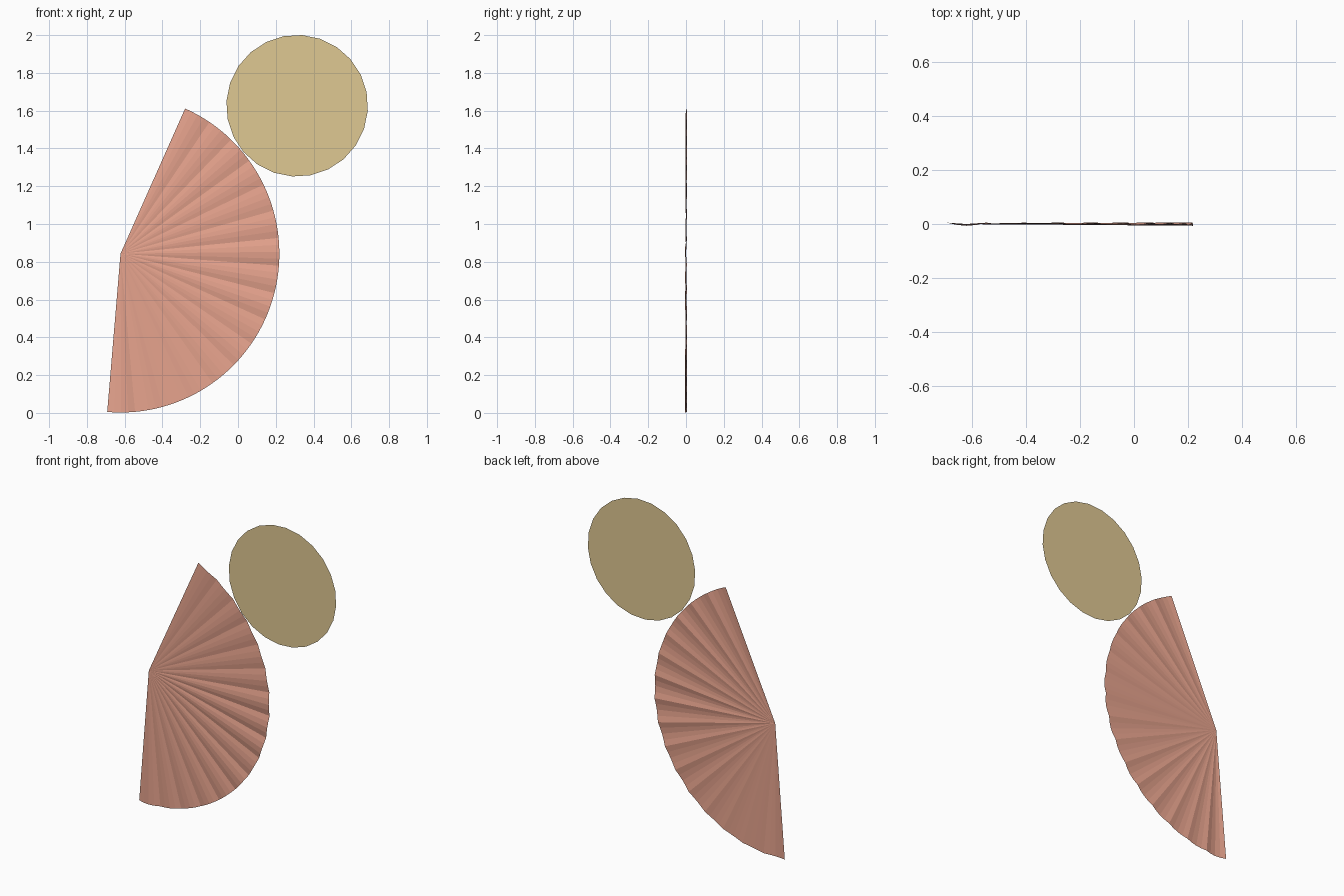
import bpy, bmesh, math, random

if "Cube" in bpy.data.objects:
    bpy.data.objects.remove(bpy.data.objects["Cube"])

random.seed(4)

def material(name, col):
    m = bpy.data.materials.new(name)
    m.diffuse_color = (*col, 1)
    m.use_nodes = True
    m.node_tree.nodes["Principled BSDF"].inputs["Base Color"].default_value = m.diffuse_color
    return m

def add_object(name, bm, mat):
    me = bpy.data.meshes.new(name)
    bm.normal_update()
    bm.to_mesh(me)
    bm.free()
    ob = bpy.data.objects.new(name, me)
    me.materials.append(mat)
    bpy.context.collection.objects.link(ob)
    return ob

# Unrolled cone side: sector of shallow scalloped pleats around one apex
CX, CZ, R = -0.622, 0.843, 0.841
START, END = math.radians(66), math.radians(-94.8)
PLEATS, SUB = 16, 4
bm = bmesh.new()
apex = bm.verts.new((CX, 0, CZ))
rim = []
for i in range(PLEATS * SUB + 1):
    if i % SUB == 0:
        depth = random.uniform(0.006, 0.012)
    t = (i % SUB) / SUB
    a = START + (END - START) * i / (PLEATS * SUB)
    y = 0.005 - depth * math.sin(math.pi * t)
    rim.append(bm.verts.new((CX + R * math.cos(a), y, CZ + R * math.sin(a))))
for a, b in zip(rim, rim[1:]):
    bm.faces.new((apex, b, a))
add_object("cone_side_sector", bm, material("terracotta", (0.80, 0.37, 0.27)))

# Cone base: flat 24-sided disc touching the sector
bm = bmesh.new()
ring = []
for i in range(24):
    a = math.radians(-4 + 15 * i)
    ring.append(bm.verts.new((0.313 + 0.375 * math.cos(a), -0.004,
                              1.626 + 0.375 * math.sin(a))))
bm.faces.new(ring)
add_object("cone_base_disc", bm, material("ochre", (0.74, 0.58, 0.29)))
